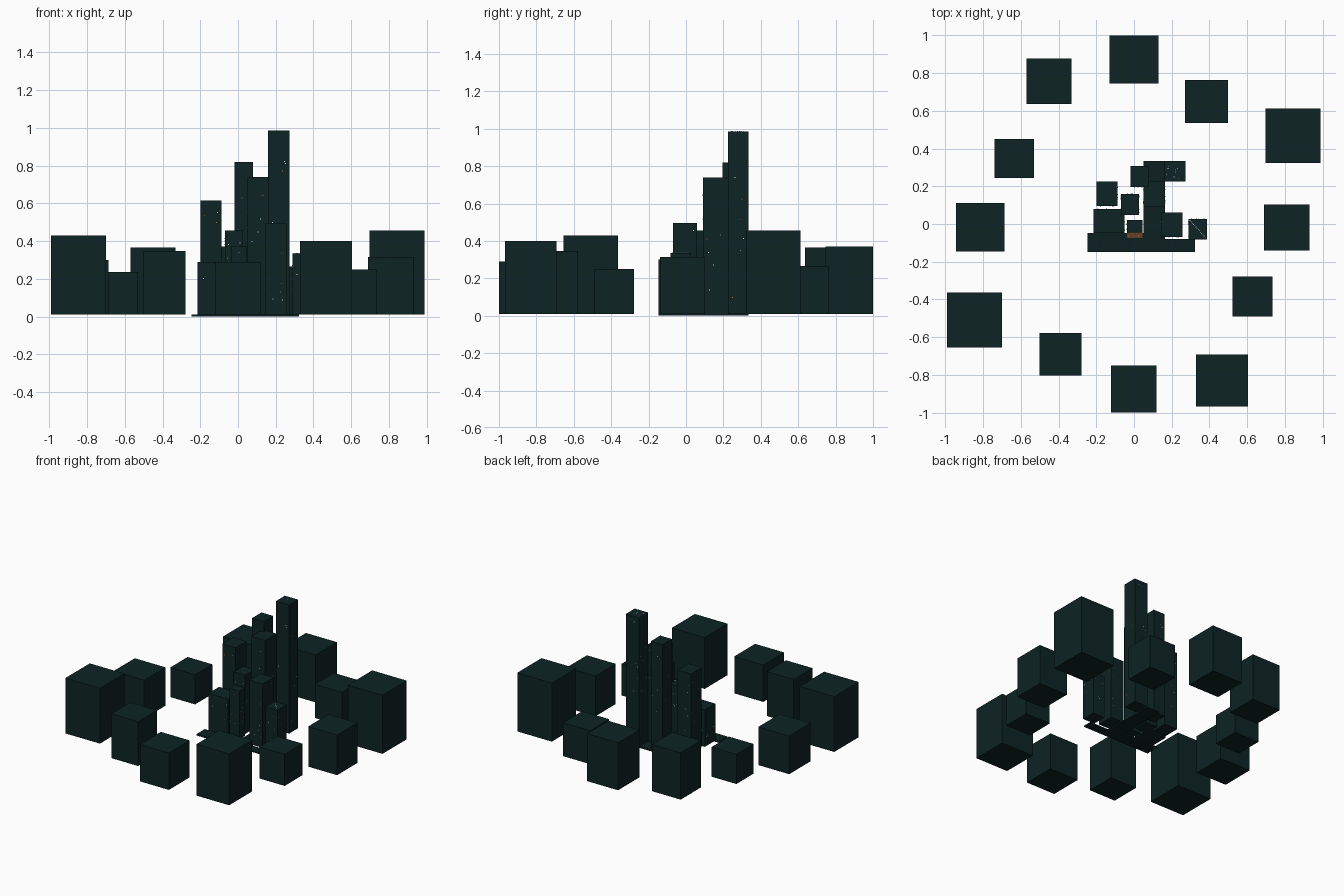
import bpy, bmesh, random
from mathutils import Vector

if "Cube" in bpy.data.objects:
    bpy.data.objects.remove(bpy.data.objects["Cube"])

random.seed(4)


def material(name, rgb):
    m = bpy.data.materials.new(name)
    m.diffuse_color = (*rgb, 1)
    m.use_nodes = True
    m.node_tree.nodes["Principled BSDF"].inputs["Base Color"].default_value = m.diffuse_color
    return m


WALL = material("dark_teal", (0.0042, 0.0170, 0.0170))
ROAD = material("road_dark", (0.0040, 0.0145, 0.0150))
LIGHT = material("pale_window", (0.55, 0.75, 0.75))
AMBER = material("amber_window", (0.50, 0.16, 0.03))
RUST = material("rust_brown", (0.12, 0.05, 0.018))


def add_box(bm, lo, hi, mat=0):
    lo, hi = Vector(lo), Vector(hi)
    verts = bmesh.ops.create_cube(bm, size=1)["verts"]
    for v in verts:
        v.co = Vector([(lo[i] + hi[i]) / 2 + v.co[i] * (hi[i] - lo[i]) for i in range(3)])
    for f in {f for v in verts for f in v.link_faces}:
        f.material_index = mat


def finish(name, bm, mats):
    me = bpy.data.meshes.new(name)
    bm.to_mesh(me)
    bm.free()
    for m in mats:
        me.materials.append(m)
    ob = bpy.data.objects.new(name, me)
    bpy.context.collection.objects.link(ob)
    return ob


def box(name, x0, x1, y0, y1, z0, z1, mat):
    bm = bmesh.new()
    add_box(bm, (x0, y0, z0), (x1, y1, z1))
    return finish(name, bm, [mat])


BASE = 0.01

# Ring of plain outer blocks: x0, x1, y0, y1, top
outer = [
    (-0.13, 0.13, 0.745, 1.0, 0.37), (-0.57, -0.33, 0.635, 0.878, 0.365),
    (0.27, 0.497, 0.535, 0.762, 0.265), (0.697, 0.987, 0.323, 0.613, 0.455),
    (-0.738, -0.53, 0.243, 0.45, 0.235), (-0.944, -0.685, -0.146, 0.111, 0.30),
    (0.688, 0.93, -0.14, 0.102, 0.315), (0.523, 0.735, -0.49, -0.278, 0.25),
    (-0.99, -0.70, -0.655, -0.363, 0.43), (-0.50, -0.277, -0.803, -0.577, 0.347),
    (-0.123, 0.12, -1.0, -0.75, 0.29), (0.328, 0.603, -0.967, -0.692, 0.40),
]
for i, (x0, x1, y0, y1, top) in enumerate(outer):
    box(f"outer_block_{i + 1}", x0, x1, y0, y1, BASE, top, WALL)

# Central towers: x0, x1, y0, y1, top
towers = [
    (-0.198, -0.087, 0.095, 0.225, 0.615), (-0.214, -0.05, -0.047, 0.08, 0.29),
    (-0.07, 0.027, 0.048, 0.16, 0.455), (-0.018, 0.08, 0.195, 0.307, 0.82),
    (0.05, 0.165, 0.09, 0.225, 0.74), (0.16, 0.272, 0.225, 0.333, 0.985),
    (0.145, 0.256, -0.07, 0.06, 0.495), (-0.038, 0.045, -0.045, 0.02, 0.375),
    (0.288, 0.387, -0.082, 0.027, 0.335),
]
for i, (x0, x1, y0, y1, top) in enumerate(towers):
    box(f"tower_{i + 1}", x0, x1, y0, y1, BASE, top, WALL)
    # Sparse lit windows as thin plates on the four walls
    bm = bmesh.new()
    s, t = 0.0025, 0.001
    for k in range(int(10 + 16 * top)):
        z = random.uniform(0.08, top - 0.03)
        px = random.uniform(x0 + 0.01, x1 - 0.01)
        py = random.uniform(y0 + 0.01, y1 - 0.01)
        m = 1 if random.random() < 0.25 else 0
        if k % 2:
            x = (x0, x1)[k // 2 % 2]
            add_box(bm, (x - t, py - s, z - s), (x + t, py + s, z + s), m)
        else:
            y = (y0, y1)[k // 2 % 2]
            add_box(bm, (px - s, y - t, z - s), (px + s, y + t, z + s), m)
    finish(f"tower_{i + 1}_windows", bm, [LIGHT, AMBER])

# Streets: one across the front, one running back between the towers
box("cross_street_left", -0.246, 0.05, -0.148, -0.047, 0.0, BASE, ROAD)
box("cross_street_right", 0.05, 0.323, -0.148, -0.08, 0.0, BASE, ROAD)
box("back_street", 0.05, 0.165, -0.08, 0.333, 0.0, BASE, ROAD)

# Rust coloured shop front panel with amber lamps
box("shop_front", -0.038, 0.045, -0.074, -0.046, BASE, 0.016, RUST)
bm = bmesh.new()
for i in range(6):
    x, y = -0.028 + i * 0.0125, -0.066 + 0.012 * (i % 2)
    add_box(bm, (x, y, 0.015), (x + 0.005, y + 0.004, 0.018))
finish("shop_lamps", bm, [AMBER])

# Scattered roof lights on the tallest tower and a diagonal row on the low tower
bm = bmesh.new()
for _ in range(8):
    x, y = random.uniform(0.17, 0.26), random.uniform(0.235, 0.325)
    add_box(bm, (x, y, 0.984), (x + 0.004, y + 0.004, 0.987))
for i in range(14):
    x, y = 0.295 + i * 0.0062, 0.016 - i * 0.0068
    add_box(bm, (x, y, 0.334), (x + 0.004, y + 0.004, 0.337))
finish("roof_lights", bm, [LIGHT])
